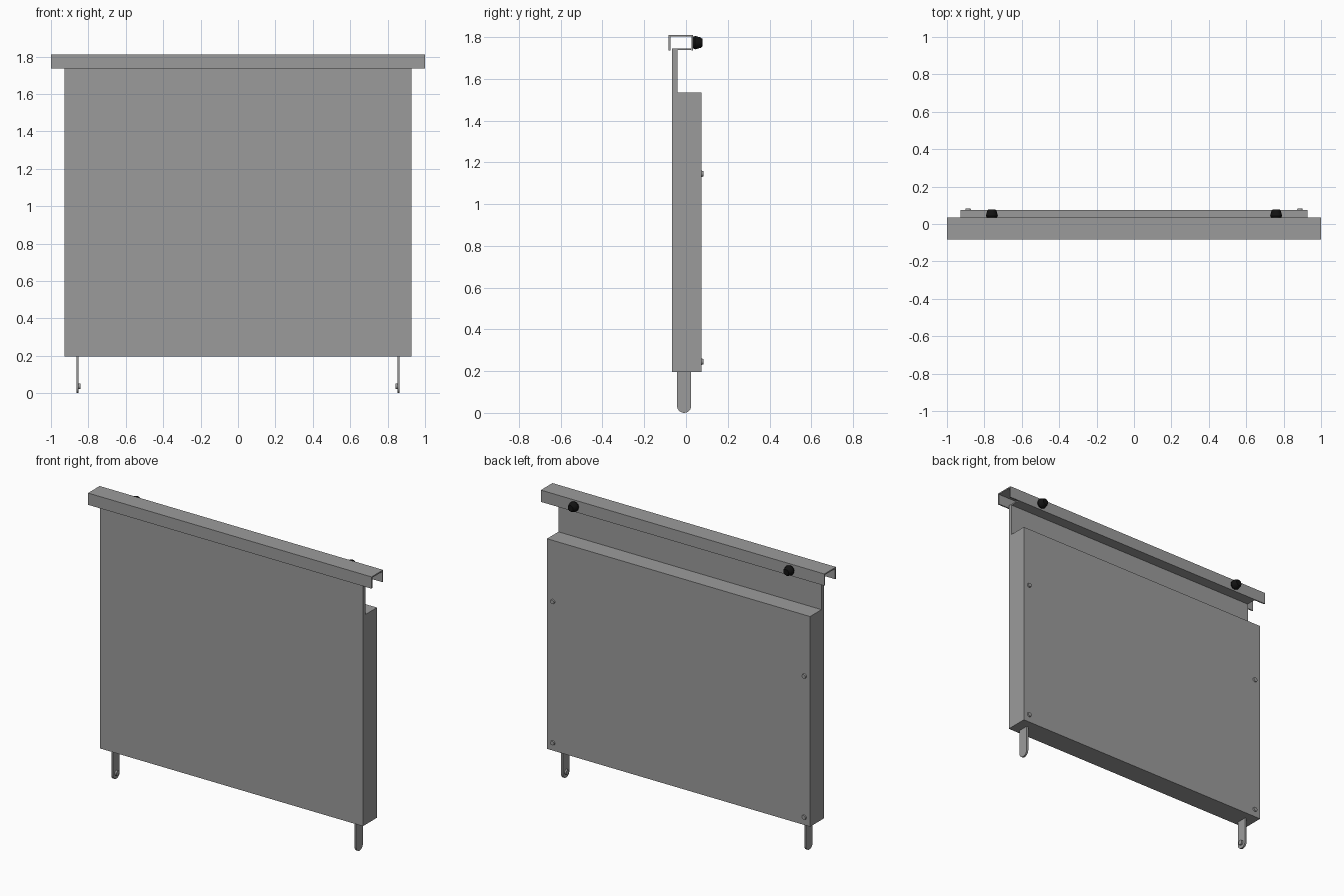
import bpy, bmesh, math
from mathutils import Matrix, Vector

cube = bpy.data.objects.get("Cube")
if cube:
    bpy.data.objects.remove(cube)


def material(name, rgb):
    m = bpy.data.materials.new(name)
    m.use_nodes = True
    m.diffuse_color = (*rgb, 1)
    m.node_tree.nodes["Principled BSDF"].inputs["Base Color"].default_value = (*rgb, 1)
    return m


GREY = material("grey metal", (0.33, 0.33, 0.33))
BLACK = material("black plastic", (0.006, 0.006, 0.006))


def finish(name, bm, mat):
    bmesh.ops.recalc_face_normals(bm, faces=bm.faces)
    mesh = bpy.data.meshes.new(name)
    bm.to_mesh(mesh)
    bm.free()
    mesh.materials.append(mat)
    ob = bpy.data.objects.new(name, mesh)
    bpy.context.collection.objects.link(ob)
    return ob


def extrude_x(name, profile, x0, x1, mat=GREY):
    """Extrude a closed (y, z) outline from x0 to x1."""
    bm = bmesh.new()
    face = bm.faces.new([bm.verts.new((x0, y, z)) for y, z in profile])
    new = bmesh.ops.extrude_face_region(bm, geom=[face])["geom"]
    verts = [v for v in new if isinstance(v, bmesh.types.BMVert)]
    bmesh.ops.translate(bm, verts=verts, vec=(x1 - x0, 0, 0))
    return finish(name, bm, mat)


def smooth(ob):
    bpy.ops.object.select_all(action="DESELECT")
    ob.select_set(True)
    bpy.context.view_layer.objects.active = ob
    bpy.ops.object.shade_smooth_by_angle(angle=math.radians(35))


def turned(name, steps, centre, axis, mat, sides=16):
    """Stack of cones along an axis; steps are (distance, radius)."""
    bm = bmesh.new()
    rings = []
    for d, r in steps:
        rings.append([bm.verts.new((r * math.cos(math.tau * i / sides),
                                    r * math.sin(math.tau * i / sides), d))
                      for i in range(sides)])
    for a, b in zip(rings, rings[1:]):
        for i in range(sides):
            j = (i + 1) % sides
            bm.faces.new((a[i], a[j], b[j], b[i]))
    bm.faces.new(rings[0])
    bm.faces.new(rings[-1])
    turn = Vector((0, 0, 1)).rotation_difference(Vector(axis)).to_matrix().to_4x4()
    bmesh.ops.transform(bm, matrix=Matrix.Translation(centre) @ turn, verts=bm.verts)
    ob = finish(name, bm, mat)
    smooth(ob)
    return ob


# Panel body: front sheet rising above the thick case, with a top return flange
FRONT, SHEET, BACK = -0.067, -0.04, 0.075
extrude_x("panel_body", [(FRONT, 0.195), (BACK, 0.195), (BACK, 1.535), (SHEET, 1.535),
                         (SHEET, 1.738), (0.024, 1.738), (0.024, 1.746), (FRONT, 1.746)],
          -0.928, 0.928)

# Cap rail: inverted channel
T = 0.008
extrude_x("cap_rail", [(-0.083, 1.735), (-0.083, 1.81), (0.034, 1.81), (0.034, 1.735),
                       (0.034 - T, 1.735), (0.034 - T, 1.81 - T),
                       (-0.083 + T, 1.81 - T), (-0.083 + T, 1.735)], -1, 1)

# Rounded leg outline
LEG_Y, LEG_R = -0.009, 0.034
leg = [(LEG_Y + LEG_R * math.cos(math.pi * (1 + i / 12)),
        LEG_R + LEG_R * math.sin(math.pi * (1 + i / 12))) for i in range(13)]
leg += [(LEG_Y + LEG_R, 0.2), (LEG_Y - LEG_R, 0.2)]

for side, s in (("left", 1), ("right", -1)):
    # Legs with a nut on the inner face
    smooth(extrude_x(side + "_leg", leg, s * 0.852, s * 0.864))
    turned(side + "_leg_nut", [(0, 0.016), (0.012, 0.016)],
           (s * 0.853, LEG_Y, 0.037), (-s, 0, 0), GREY)
    # Tapered knobs on the back of the rail
    turned(side + "_knob", [(0, 0.028), (0.01, 0.032), (0.036, 0.025), (0.044, 0.019)],
           (s * 0.76, 0.034, 1.773), (0, 1, 0), BLACK, 12)
    # Back screws
    for level, z in (("lower", 0.245), ("upper", 1.145)):
        turned(f"{side}_{level}_screw", [(0, 0.015), (0.008, 0.013)],
               (s * 0.887, BACK, z), (0, 1, 0), GREY)
